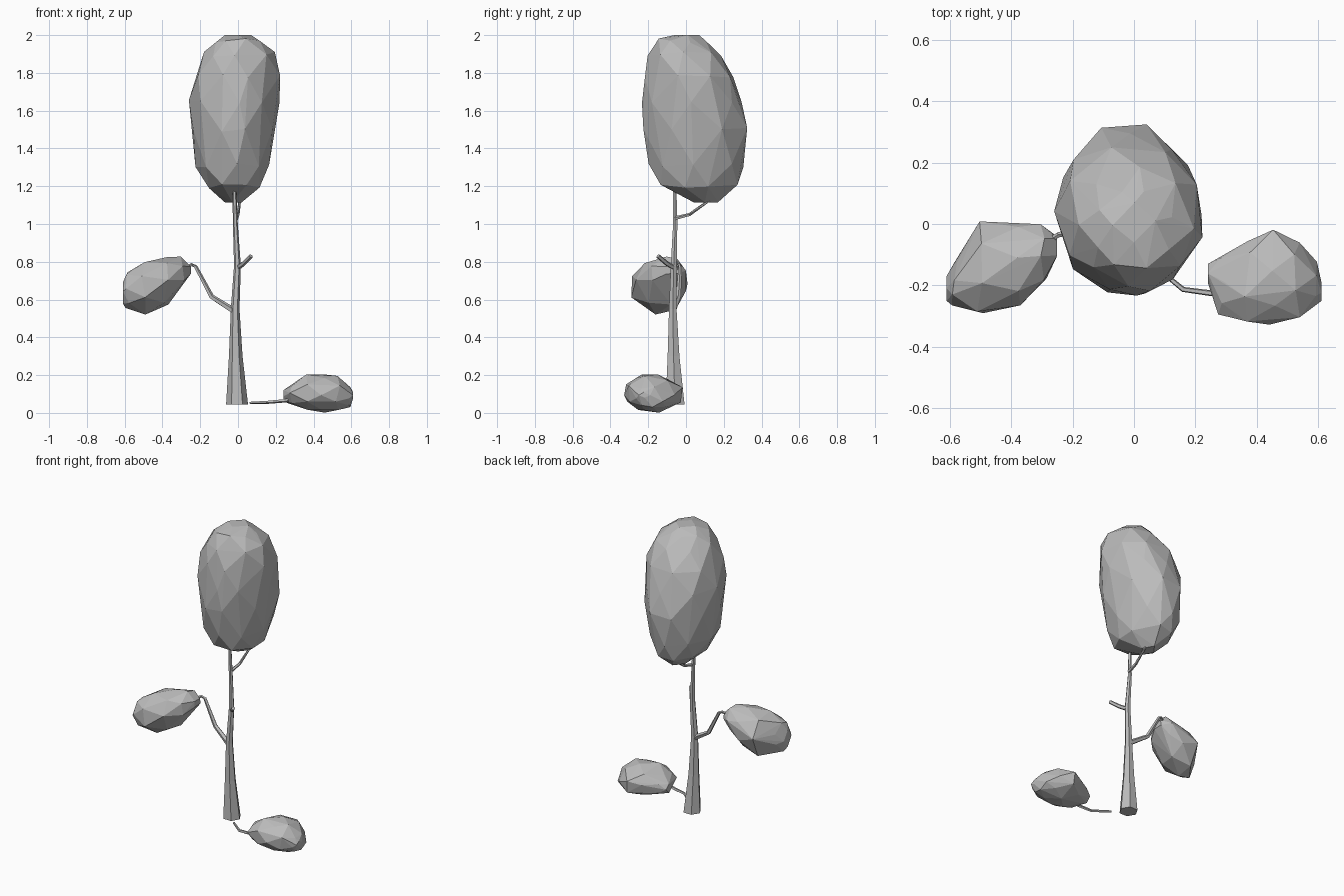
import bpy, bmesh, math, random
from mathutils import Vector

random.seed(4)
cube = bpy.data.objects.get("Cube")
if cube:
    bpy.data.objects.remove(cube, do_unlink=True)

GREY = (0.5, 0.5, 0.5, 1.0)
grey = bpy.data.materials.new("plain grey")
grey.use_nodes = True
grey.diffuse_color = GREY
for node in grey.node_tree.nodes:
    if node.type == 'BSDF_PRINCIPLED':
        node.inputs["Base Color"].default_value = GREY


def finish(name, bm):
    bmesh.ops.recalc_face_normals(bm, faces=bm.faces[:])
    mesh = bpy.data.meshes.new(name)
    bm.to_mesh(mesh)
    bm.free()
    mesh.materials.append(grey)
    obj = bpy.data.objects.new(name, mesh)
    bpy.context.collection.objects.link(obj)
    return obj


def foliage(name, axis, rings, sides=8):
    """Faceted clump: hull of elliptical rings (station, a_min, a_max, b_min, b_max)."""
    bm = bmesh.new()
    for i, (s, a0, a1, b0, b1) in enumerate(rings):
        end = i in (0, len(rings) - 1)
        count = 4 if end else sides
        for k in range(count):
            t = math.tau * (k + 0.5 * (i % 2)) / count + random.uniform(-0.15, 0.15)
            a = (a0 + a1) / 2 + (a1 - a0) / 2 * math.cos(t)
            b = (b0 + b1) / 2 + (b1 - b0) / 2 * math.sin(t)
            w = s if end else s + random.uniform(-0.012, 0.012)
            bm.verts.new((a, b, w) if axis == 'Z' else (w, a, b))
    hull = bmesh.ops.convex_hull(bm, input=bm.verts[:])
    loose = [v for v in bm.verts if not v.link_faces]
    bmesh.ops.delete(bm, geom=loose, context='VERTS')
    return finish(name, bm)


def limb(name, path, sides):
    """Tapered faceted tube through (x, y, z, radius) points."""
    bm = bmesh.new()
    pts = [Vector(p[:3]) for p in path]
    loops = []
    for i, p in enumerate(pts):
        d = (pts[min(i + 1, len(pts) - 1)] - pts[max(i - 1, 0)]).normalized()
        ref = Vector((0, 1, 0)) if abs(d.y) < 0.8 else Vector((1, 0, 0))
        u = ref.cross(d).normalized()
        v = d.cross(u)
        if i == 0 and name == "trunk":      # level cut at the foot
            u, v = Vector((1, 0, 0)), Vector((0, 1, 0))
        angles = [math.tau * k / sides for k in range(sides)]
        loops.append([bm.verts.new(p + path[i][3] * (u * math.cos(t) + v * math.sin(t)))
                      for t in angles])
    for low, high in zip(loops, loops[1:]):
        for k in range(sides):
            n = (k + 1) % sides
            bm.faces.new((low[k], low[n], high[n], high[k]))
    bm.faces.new(loops[0])
    bm.faces.new(loops[-1])
    return finish(name, bm)


# Trunk and its branches
limb("trunk", [(-0.005, -0.058, 0.045, 0.058), (-0.012, -0.066, 0.3, 0.036),
               (-0.015, -0.07, 0.55, 0.023), (-0.003, -0.065, 0.78, 0.018),
               (-0.014, -0.057, 1.0, 0.013), (-0.02, -0.06, 1.22, 0.010)], 6)
limb("upper_branch", [(-0.008, -0.058, 1.03, 0.011), (0.0, 0.02, 1.05, 0.009),
                      (0.01, 0.13, 1.13, 0.007), (0.01, 0.18, 1.18, 0.006)], 5)
limb("branch_stub", [(-0.003, -0.062, 0.768, 0.014), (0.028, -0.1, 0.79, 0.013),
                     (0.068, -0.148, 0.83, 0.012)], 5)
limb("right_branch", [(-0.015, -0.07, 0.535, 0.018), (-0.14, -0.04, 0.615, 0.014),
                      (-0.225, -0.03, 0.775, 0.010), (-0.245, -0.035, 0.785, 0.009),
                      (-0.30, -0.07, 0.755, 0.008)], 5)
limb("low_branch", [(0.065, -0.135, 0.053, 0.007), (0.16, -0.213, 0.057, 0.009),
                    (0.25, -0.225, 0.065, 0.010), (0.31, -0.225, 0.08, 0.010)], 5)

# Foliage clumps
foliage("crown", 'Z', [
    (1.115, -0.07, 0.02, 0.04, 0.17), (1.20, -0.16, 0.12, -0.16, 0.28),
    (1.31, -0.225, 0.165, -0.20, 0.305), (1.50, -0.245, 0.205, -0.235, 0.335),
    (1.65, -0.26, 0.22, -0.235, 0.295), (1.78, -0.24, 0.23, -0.225, 0.26),
    (1.90, -0.18, 0.195, -0.205, 0.185), (1.97, -0.13, 0.13, -0.15, 0.11),
    (2.0, -0.07, 0.07, -0.06, 0.07)])
foliage("right_clump", 'X', [
    (-0.61, -0.25, -0.17, 0.58, 0.69), (-0.585, -0.265, -0.12, 0.555, 0.745),
    (-0.50, -0.30, 0.01, 0.52, 0.805), (-0.38, -0.265, 0.01, 0.565, 0.825),
    (-0.295, -0.19, 0.0, 0.66, 0.828), (-0.25, -0.12, -0.03, 0.73, 0.78)], 7)
foliage("left_clump", 'X', [
    (0.24, -0.19, -0.13, 0.06, 0.12), (0.285, -0.295, -0.10, 0.04, 0.155),
    (0.37, -0.33, -0.055, 0.012, 0.207), (0.45, -0.328, -0.01, 0.0, 0.205),
    (0.53, -0.315, -0.06, 0.012, 0.198), (0.585, -0.265, -0.115, 0.03, 0.14),
    (0.61, -0.25, -0.19, 0.08, 0.11)], 7)
